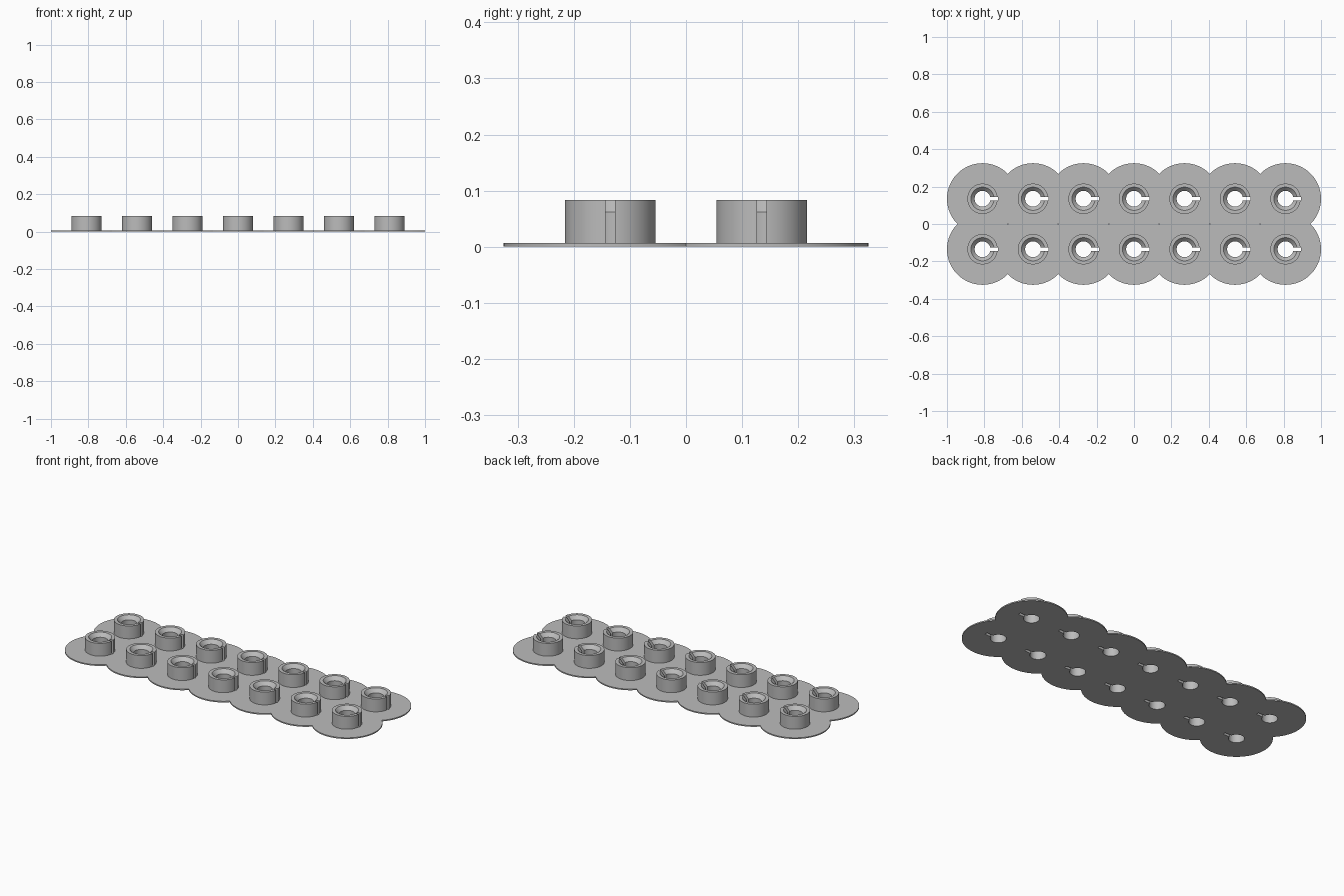
import bpy, bmesh, math
from mathutils import Matrix, Vector

default = bpy.data.objects.get("Cube")
if default:
    bpy.data.objects.remove(default, do_unlink=True)

PITCH, COLS, ROWS, SEGMENTS = 0.27, 7, 2, 96
HALF = PITCH / 2

grey = bpy.data.materials.new("plain grey")
grey.use_nodes = True
grey.diffuse_color = (0.5, 0.5, 0.5, 1)
grey.node_tree.nodes["Principled BSDF"].inputs["Base Color"].default_value = (0.5, 0.5, 0.5, 1)


def make_object(name, bm):
    mesh = bpy.data.meshes.new(name)
    bm.to_mesh(mesh)
    bm.free()
    obj = bpy.data.objects.new(name, mesh)
    bpy.context.collection.objects.link(obj)
    return obj


# One socket: thin disc, raised collar and countersunk bore, turned from a profile
profile = [(0.042, 0), (0.19, 0), (0.19, 0.007), (0.081, 0.007),
           (0.081, 0.083), (0.062, 0.083), (0.042, 0.062)]
bm = bmesh.new()
rings = []
for i in range(SEGMENTS):
    a = math.tau * i / SEGMENTS
    rings.append([bm.verts.new((r * math.cos(a), r * math.sin(a), z)) for r, z in profile])
for i, ring in enumerate(rings):
    following = rings[(i + 1) % SEGMENTS]
    for j in range(len(profile)):
        k = (j + 1) % len(profile)
        bm.faces.new((ring[j], following[j], following[k], ring[k]))
bmesh.ops.recalc_face_normals(bm, faces=bm.faces)
socket = make_object("socket_helper", bm)

# Slot through the collar and disc on the left side
bm = bmesh.new()
bmesh.ops.create_cube(bm, size=1, matrix=Matrix.Translation((0.042, 0, 0.05))
                      @ Matrix.Diagonal((0.082, 0.017, 0.2, 1)))
slot_cutter = make_object("slot_cutter", bm)
slot_cutter.hide_render = True
cut = socket.modifiers.new("slot", 'BOOLEAN')
cut.operation, cut.solver, cut.object = 'DIFFERENCE', 'EXACT', slot_cutter
bpy.context.view_layer.update()
slotted = bpy.data.meshes.new_from_object(socket.evaluated_get(bpy.context.evaluated_depsgraph_get()))
for helper in (socket, slot_cutter):
    bpy.data.objects.remove(helper, do_unlink=True)

# Repeat the socket in a grid, trimming each disc where it meets its neighbours
sheet = bpy.data.meshes.new("sheet_build")
whole = bmesh.new()
for col in range(COLS):
    for row in range(ROWS):
        tile = bmesh.new()
        tile.from_mesh(slotted)
        sides = [(Vector((-1, 0, 0)), col > 0), (Vector((1, 0, 0)), col < COLS - 1),
                 (Vector((0, -1, 0)), row > 0), (Vector((0, 1, 0)), row < ROWS - 1)]
        for normal, has_neighbour in sides:
            if has_neighbour:
                bmesh.ops.bisect_plane(tile, geom=tile.verts[:] + tile.edges[:] + tile.faces[:],
                                       plane_co=normal * HALF, plane_no=normal, clear_outer=True)
        centre = ((col - (COLS - 1) / 2) * PITCH, (row - (ROWS - 1) / 2) * PITCH, 0)
        bmesh.ops.translate(tile, verts=tile.verts, vec=centre)
        tile.to_mesh(sheet)
        tile.free()
        whole.from_mesh(sheet)
bmesh.ops.remove_doubles(whole, verts=whole.verts, dist=0.0002)
bpy.data.meshes.remove(sheet)

socket_sheet = make_object("socket_sheet", whole)
socket_sheet.data.materials.clear()
socket_sheet.data.materials.append(grey)
for face in socket_sheet.data.polygons:
    face.material_index = 0

bpy.ops.object.select_all(action='DESELECT')
socket_sheet.select_set(True)
bpy.context.view_layer.objects.active = socket_sheet
bpy.ops.object.shade_smooth_by_angle(angle=math.radians(30))
